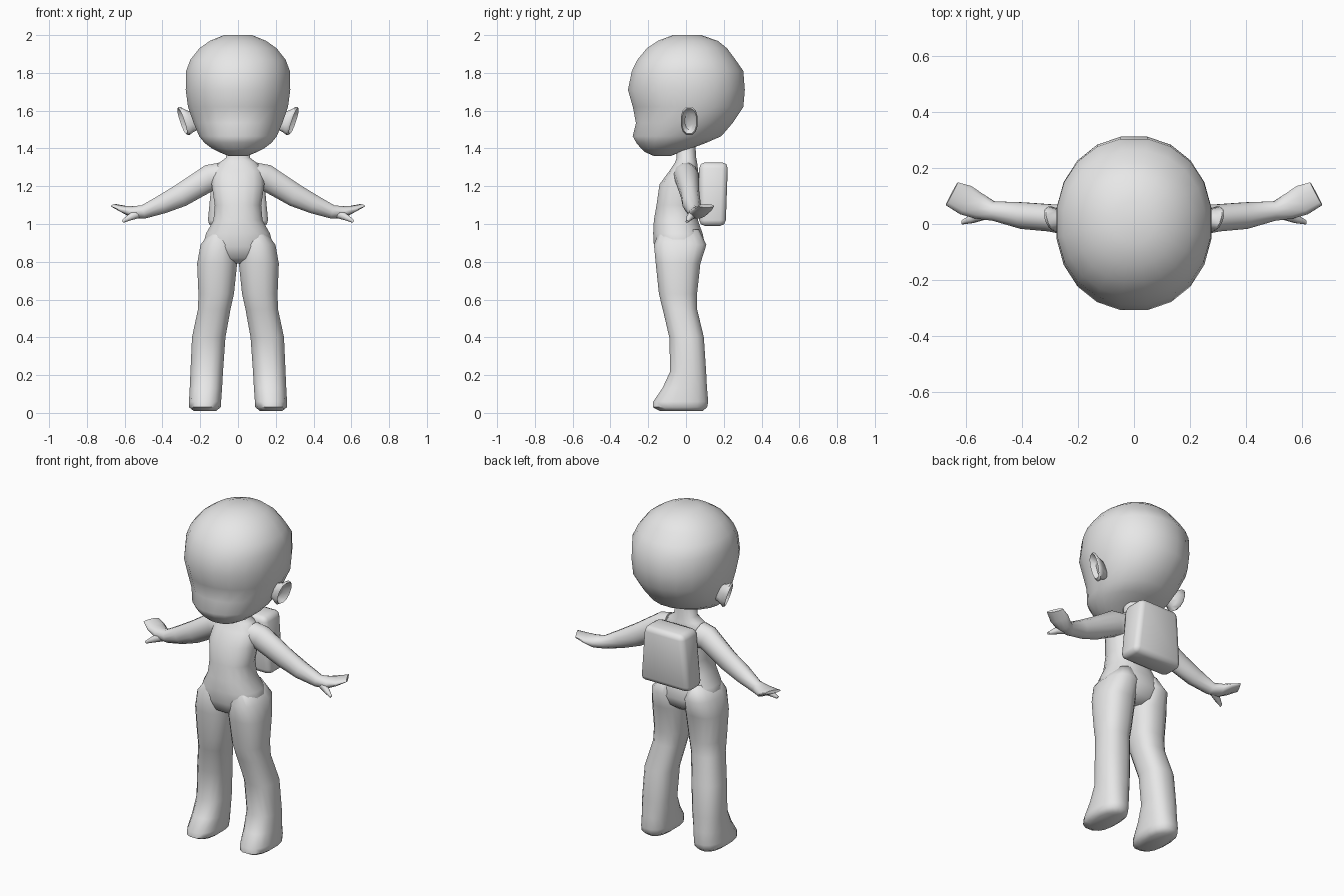
import bpy, bmesh, math
from mathutils import Vector

cube = bpy.data.objects.get("Cube")
if cube:
    bpy.data.objects.remove(cube, do_unlink=True)

grey = bpy.data.materials.new("plain grey")
grey.use_nodes = True
grey.diffuse_color = (0.8, 0.8, 0.8, 1)
grey.node_tree.nodes["Principled BSDF"].inputs["Base Color"].default_value = (0.8, 0.8, 0.8, 1)


def finish(name, bm, mirror=False, angle=60):
    bmesh.ops.recalc_face_normals(bm, faces=bm.faces)
    mesh = bpy.data.meshes.new(name)
    bm.to_mesh(mesh)
    bm.free()
    mesh.materials.append(grey)
    for p in mesh.polygons:
        p.use_smooth = True
    mesh.set_sharp_from_angle(angle=math.radians(angle))
    ob = bpy.data.objects.new(name, mesh)
    bpy.context.collection.objects.link(ob)
    if mirror:
        mod = ob.modifiers.new("mirror", "MIRROR")
        mod.use_mirror_merge = False
    return ob


def signed_power(v, e):
    return math.copysign(abs(v) ** e, v)


def loft(name, rings, sides=16, power=2.0, **kw):
    """Skin rings of (centre, half axis u, half axis v), capped at both ends."""
    bm = bmesh.new()
    loops = []
    for c, u, v in rings:
        c, u, v = Vector(c), Vector(u), Vector(v)
        loop = []
        for i in range(sides):
            a = math.tau * (i + 0.5) / sides
            loop.append(bm.verts.new(c + u * signed_power(math.cos(a), 2 / power)
                                     + v * signed_power(math.sin(a), 2 / power)))
        loops.append(loop)
    for a, b in zip(loops, loops[1:]):
        for i in range(sides):
            j = (i + 1) % sides
            bm.faces.new((a[i], a[j], b[j], b[i]))
    bm.faces.new(loops[0])
    bm.faces.new(loops[-1])
    return finish(name, bm, **kw)


def level(z, x0, x1, y0, y1):
    """Horizontal ring filling the given x and y spans."""
    return (((x0 + x1) / 2, (y0 + y1) / 2, z), ((x1 - x0) / 2, 0, 0), (0, (y1 - y0) / 2, 0))


# Head: height, half width, front, back
head = [(1.36, .05, -.17, -.08), (1.38, .10, -.217, -.03), (1.40, .14, -.24, .03),
        (1.43, .18, -.265, .11), (1.465, .208, -.285, .19), (1.535, .238, -.268, .25),
        (1.62, .268, -.285, .307), (1.71, .28, -.311, .315), (1.81, .278, -.29, .307),
        (1.87, .255, -.26, .265), (1.93, .207, -.21, .22), (1.97, .15, -.15, .17),
        (2.0, .075, -.07, .08)]
loft("head", [level(z, -w, w, f, b) for z, w, f, b in head], sides=20, power=2.1)

# Ears: cupped, leaning outward at the top and back
ear = [(.22, .025, .045), (.26, .036, .06), (.285, .046, .077), (.296, .040, .068),
       (.265, .022, .045)]
loft("ears", [((x, .017, 1.545), (.3 * r, r, 0), (.33 * h, 0, h)) for x, r, h in ear],
     sides=12, power=2.3, mirror=True)

# Neck and torso
torso = [(1.43, .06, -.05, .05), (1.35, .065, -.05, .055), (1.325, .10, -.06, .06),
         (1.28, .135, -.09, .066), (1.21, .142, -.142, .066), (1.1, .125, -.158, .055),
         (1.02, .132, -.172, .065), (.95, .172, -.176, .09), (.88, .19, -.172, .105),
         (.82, .15, -.15, .08), (.79, .06, -.10, .04)]
loft("torso", [level(z, -w, w, f, b) for z, w, f, b in torso], power=2.3)

# Legs with feet: height, inner x, outer x, front, back
leg = [(.97, .04, .14, -.14, .07), (.89, .005, .20, -.172, .11), (.79, .003, .218, -.162, .078),
       (.63, .02, .211, -.145, .06), (.55, .038, .213, -.125, .06), (.40, .065, .245, -.09, .096),
       (.22, .078, .253, -.085, .108), (.13, .083, .257, -.127, .113),
       (.06, .088, .261, -.176, .12), (.03, .09, .261, -.178, .114), (.01, .115, .235, -.14, .09)]
loft("legs", [level(*r) for r in leg], power=2.4, mirror=True)

# Arms flowing into flattened hands: centre, spread axis, thickness axis
arm = [((.09, 0, 1.25), (0, .07, 0), (.02, 0, .075)),
       ((.15, .005, 1.245), (0, .064, 0), (.025, 0, .068)),
       ((.30, .022, 1.153), (0, .05, 0), (.026, 0, .058)),
       ((.40, .03, 1.105), (0, .049, 0), (.02, 0, .048)),
       ((.50, .046, 1.064), (0, .036, 0), (.01, 0, .036)),
       ((.555, .065, 1.062), (-.012, .047, 0), (0, 0, .033)),
       ((.60, .085, 1.076), (-.02, .052, 0), (-.004, 0, .02)),
       ((.65, .108, 1.096), (-.022, .042, 0), (-.002, 0, .009))]
loft("arms", arm, sides=12, mirror=True)

# Thumbs
thumb = [((.53, .04, 1.055), (0, .025, 0), (.012, 0, .024)),
         ((.575, .02, 1.034), (0, .018, 0), (.008, 0, .016)),
         ((.612, .006, 1.013), (0, .008, 0), (.004, 0, .007))]
loft("thumbs", thumb, sides=8, mirror=True)

# Backpack: rounded box, narrower at the top
bm = bmesh.new()
bmesh.ops.create_cube(bm, size=2)
for v in bm.verts:
    top, back = v.co.z > 0, v.co.y > 0
    v.co.x *= .13 if top else .162
    v.co.y = (.222 if top else .21) if back else .07
    v.co.z = 1.158 + v.co.z * .168
pack = finish("backpack", bm, angle=180)
bevel = pack.modifiers.new("rounded edges", "BEVEL")
bevel.width = .03
bevel.segments = 2
bevel.limit_method = "NONE"
